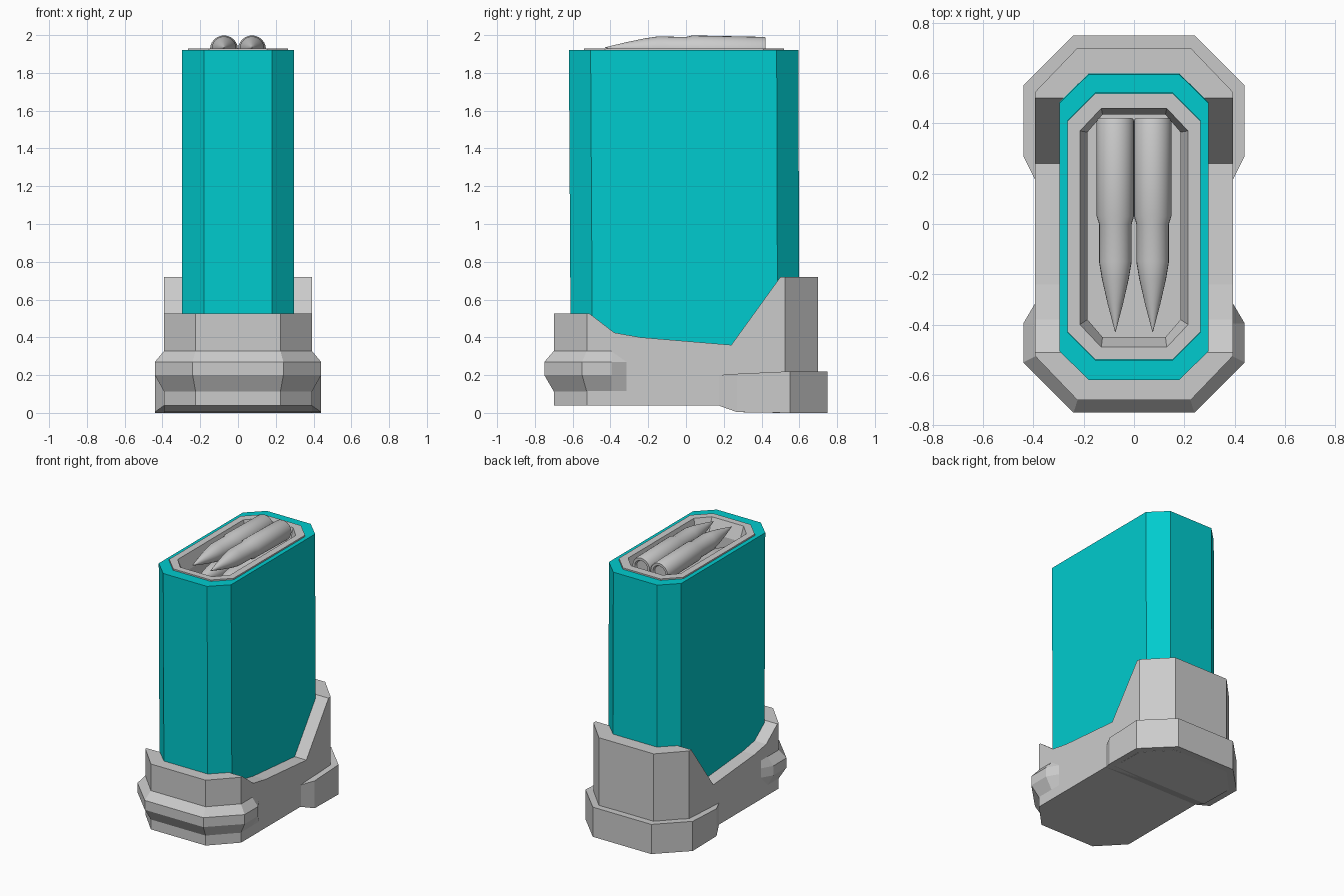
import bpy, bmesh, math

if "Cube" in bpy.data.objects:
    bpy.data.objects.remove(bpy.data.objects["Cube"])


def make_object(name, bm, mat=None):
    bmesh.ops.recalc_face_normals(bm, faces=bm.faces)
    me = bpy.data.meshes.new(name)
    bm.to_mesh(me)
    bm.free()
    ob = bpy.data.objects.new(name, me)
    bpy.context.collection.objects.link(ob)
    if mat:
        me.materials.append(mat)
    return ob


def loft(name, rings, mat=None, closed=True):
    """Skin a list of equal-length point rings; closed rings get end caps."""
    bm = bmesh.new()
    rows = [[bm.verts.new(p) for p in r] for r in rings]
    n = len(rows[0])
    for a, b in zip(rows, rows[1:]):
        for i in range(n if closed else n - 1):
            j = (i + 1) % n
            bm.faces.new((a[i], a[j], b[j], b[i]))
    if closed:
        bm.faces.new(rows[0])
        bm.faces.new(rows[-1])
    bmesh.ops.remove_doubles(bm, verts=bm.verts, dist=1e-5)
    return make_object(name, bm, mat)


def octagon(hx, fx, y0, y1, cut, z):
    """Octagon in plan: half width, half width of end flats, y range, corner cut."""
    return [(fx, y0, z), (hx, y0 + cut, z), (hx, y1 - cut, z), (fx, y1, z),
            (-fx, y1, z), (-hx, y1 - cut, z), (-hx, y0 + cut, z), (-fx, y0, z)]


def mirror_path(half):
    return half + [(-x, y, z) for x, y, z in reversed(half)]


cyan = bpy.data.materials.new("cyan")
cyan.diffuse_color = (0.0, 0.6, 0.62, 1)
cyan.use_nodes = True
cyan.node_tree.nodes["Principled BSDF"].inputs["Base Color"].default_value = cyan.diffuse_color

# Cyan casing: slightly sheared octagonal tube with a recess on top
loft("casing", [octagon(0.297, 0.18, -0.61, 0.60, 0.115, 0.25),
                octagon(0.297, 0.18, -0.62, 0.595, 0.115, 1.92),
                octagon(0.265, 0.155, -0.54, 0.52, 0.11, 1.92),
                octagon(0.265, 0.155, -0.54, 0.52, 0.11, 1.64)], cyan)

# Grey feed liner: raised rim and tapered well
loft("feed_liner", [octagon(0.264, 0.154, -0.539, 0.519, 0.11, 1.66),
                    octagon(0.264, 0.154, -0.539, 0.519, 0.11, 1.93),
                    octagon(0.215, 0.13, -0.49, 0.46, 0.09, 1.93),
                    octagon(0.185, 0.125, -0.45, 0.435, 0.07, 1.83),
                    octagon(0.185, 0.125, -0.45, 0.435, 0.07, 1.70)])

# Base shell: octagonal block trimmed to the stepped side profile
base = loft("base_shell", [octagon(0.393, 0.225, -0.70, 0.70, 0.175, z) for z in (-0.1, 1)])
side = [(-0.8, 0.04), (0.17, 0.04), (0.27, 0.004), (0.5, 0), (0.8, 0), (0.8, 0.72),
        (0.50, 0.72), (0.24, 0.36), (0.0, 0.38), (-0.24, 0.40), (-0.38, 0.425),
        (-0.51, 0.525), (-0.8, 0.525)]
cutter = loft("profile_cutter", [[(x, y, z) for y, z in side] for x in (-0.6, 0.6)])
cutter.hide_render = True
mod = base.modifiers.new("trim", 'BOOLEAN')
mod.operation = 'INTERSECT'
mod.solver = 'EXACT'
mod.object = cutter
bpy.context.view_layer.objects.active = base
bpy.ops.object.modifier_apply(modifier="trim")
bpy.data.objects.remove(cutter)

# Rear foot band wrapping the back of the base
foot = [(0.39, 0.17, 0.04, 0.20), (0.44, 0.27, 0.004, 0.207),
        (0.44, 0.55, 0, 0.22), (0.24, 0.75, 0, 0.22)]
loft("rear_foot_band", [mirror_path([(x, y, lo) for x, y, lo, hi in foot]),
                        mirror_path([(x, y, hi) for x, y, lo, hi in foot])])

# Front bumper band with a bevelled section, fading into the base sides
inner = [(0.39, -0.31), (0.39, -0.395), (0.39, -0.525), (0.224, -0.698)]
outer = [(0.39, -0.31), (0.44, -0.395), (0.44, -0.55), (0.24, -0.75)]
loft("front_bumper_band", [mirror_path([(x, y, z) for x, y in path]) for path, z in
                           ((inner, 0.11), (outer, 0.20), (outer, 0.27), (inner, 0.33))],
     closed=False)

# Cartridges: lathed along y with a hollowed rear rim, two stacked pairs
shape = [(0.405, 0.035), (0.405, 0.045), (0.42, 0.052), (0.42, 0.07), (0.41, 0.074),
         (0.03, 0.074), (0.0, 0.065), (-0.15, 0.065), (-0.22, 0.053),
         (-0.32, 0.030), (-0.43, 0.001)]
SEG = 24
for level in range(2):
    for s in (-1, 1):
        rings = [[(r * math.cos(k * math.tau / SEG), y, r * math.sin(k * math.tau / SEG))
                  for k in range(SEG)] for y, r in shape]
        ob = loft("cartridge", rings)
        ob.location = (s * 0.0742, 0, 1.925 - 0.14 * level)
        ob.rotation_euler.x = math.radians(-1.2)
        bpy.ops.object.select_all(action='DESELECT')
        ob.select_set(True)
        bpy.context.view_layer.objects.active = ob
        bpy.ops.object.shade_smooth_by_angle(angle=math.radians(25))
